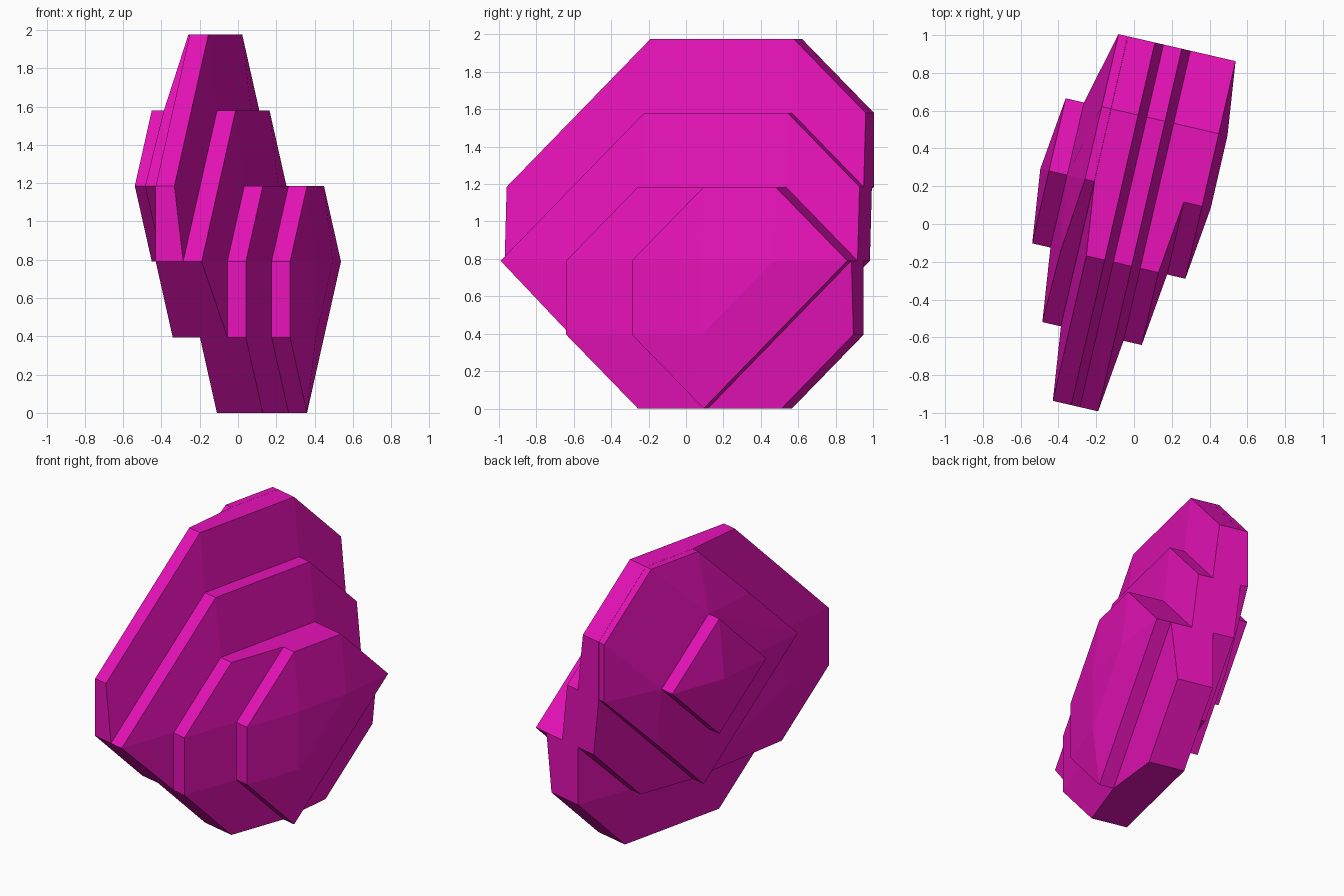
import bpy, bmesh, math
from mathutils import Matrix, Vector

if "Cube" in bpy.data.objects:
    bpy.data.objects.remove(bpy.data.objects["Cube"])

CELL = 0.395            # grid cell of the plate outlines
PITCH = 0.146           # spacing of the plates
EDGE, DOME = 0.05, 0.097  # half thickness at the rim and inside
TURN = Matrix.Rotation(math.radians(-13), 4, 'Z')

mat = bpy.data.materials.new("magenta")
mat.diffuse_color = (0.80, 0.006, 0.48, 1)
mat.use_nodes = True
mat.node_tree.nodes["Principled BSDF"].inputs["Base Color"].default_value = mat.diffuse_color

# Convex outlines on the grid (depth, height), from left to right
plates = [
    ("left_tip", [(2, 3), (3, 4), (4, 3), (3, 2)]),
    ("left_plate", [(1, 3), (3, 5), (4, 5), (5, 4), (5, 3), (3, 1)]),
    ("tall_plate", [(0, 3), (2, 5), (4, 5), (5, 4), (5, 2), (4, 1), (1, 1), (0, 2)]),
    ("middle_plate", [(0, 2), (2, 4), (4, 4), (5, 3), (5, 1), (4, 0), (2, 0)]),
    ("right_plate", [(1, 2), (2, 3), (4, 3), (5, 2), (5, 1), (4, 0), (2, 0), (1, 1)]),
    ("right_tip", [(2, 2), (3, 3), (4, 3), (5, 2), (3, 0), (2, 1)]),
]
CORE = 2
# The left plate is thinner along the rim it shares with the tall plate
thin = {(3, 5): 0, (4, 5): 0, (5, 4): 0, (5, 3): 0, (4, 4): 0.05, (2, 4): 0.04}


def depth_in(poly, p):
    """Positive inside, zero on the rim, negative outside."""
    return min((b[1] - a[1]) * (p[0] - a[0]) - (b[0] - a[0]) * (p[1] - a[1])
               for a, b in zip(poly, poly[1:] + poly[:1]))


def build(n):
    name, poly = plates[n]
    centre = -0.158 + PITCH * (n - CORE)
    if n < CORE:
        centre -= 0.002
    bm = bmesh.new()
    for i in range(6):
        for k in range(6):
            d = depth_in(poly, (i, k))
            if d < 0:
                continue
            for side in (-1, 1):
                h = DOME if d > 0 else EDGE
                m = n + side
                outward = side * (n - CORE) >= 0
                # rim points covered by the next plate rise to meet it
                if outward and 0 <= m < len(plates) and depth_in(plates[m][1], (i, k)) >= 0:
                    h = DOME
                if name == "left_plate" and side < 0:
                    h = thin.get((i, k), h)
                bm.verts.new(TURN @ Vector((centre + side * h, -1.009 + 0.394 * i, CELL * k)))
    res = bmesh.ops.convex_hull(bm, input=bm.verts[:])
    spare = {g for g in res["geom_interior"] + res["geom_unused"]
             if isinstance(g, bmesh.types.BMVert)}
    bmesh.ops.delete(bm, geom=list(spare), context='VERTS')
    bmesh.ops.dissolve_limit(bm, angle_limit=0.01, verts=bm.verts[:], edges=bm.edges[:])
    bmesh.ops.recalc_face_normals(bm, faces=bm.faces[:])
    me = bpy.data.meshes.new(name)
    bm.to_mesh(me)
    bm.free()
    me.materials.append(mat)
    bpy.context.collection.objects.link(bpy.data.objects.new(name, me))


for n in range(len(plates)):
    build(n)
